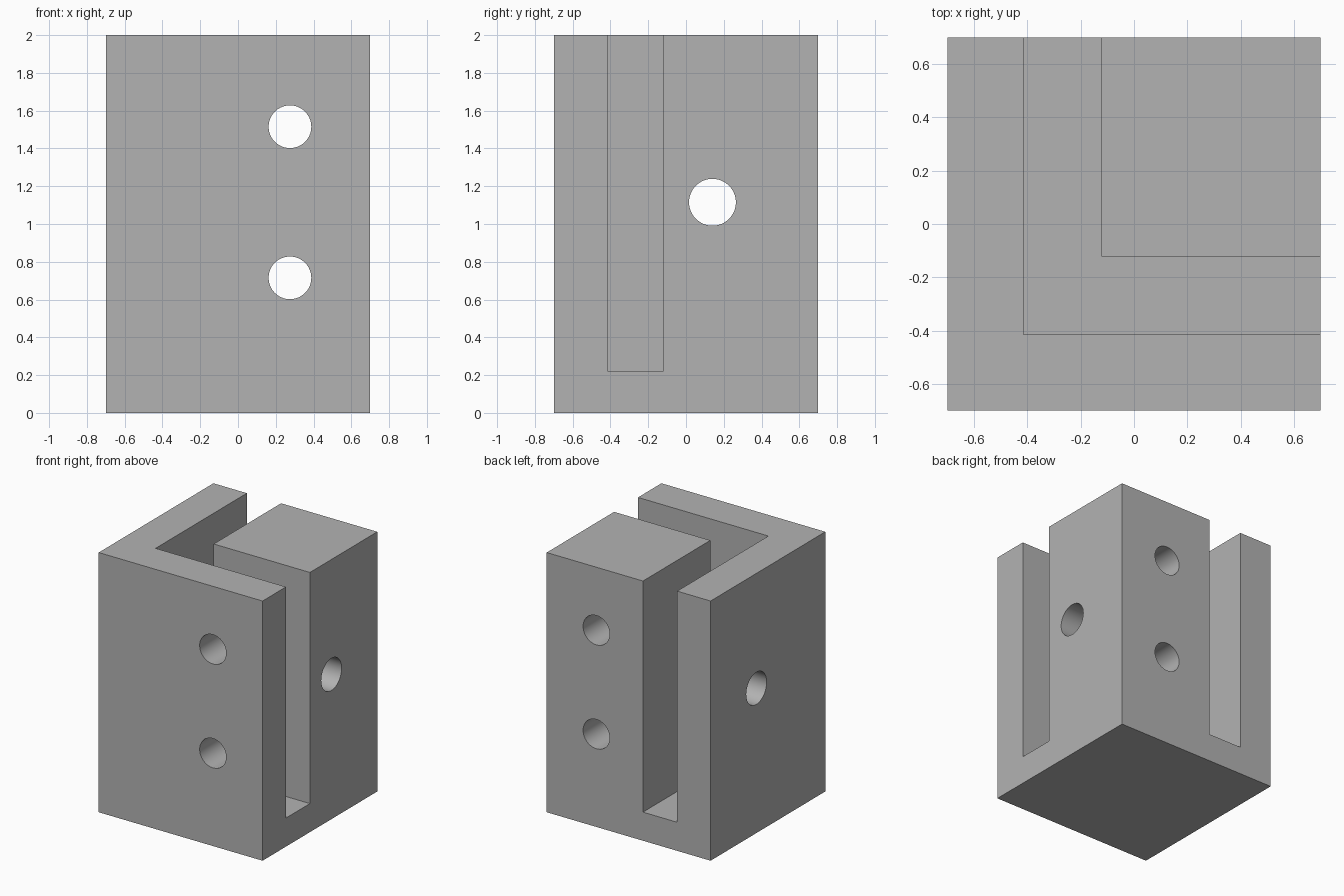
import bpy
import math

if "Cube" in bpy.data.objects:
    bpy.data.objects.remove(bpy.data.objects["Cube"], do_unlink=True)

HALF, HEIGHT = 0.698, 2.0
SLOT_OUT, SLOT_IN, SLOT_FLOOR = -0.413, -0.122, 0.22
OVER = 0.2  # how far cutters run past the block

grey = bpy.data.materials.new("mid grey")
grey.use_nodes = True
grey.diffuse_color = (0.45, 0.45, 0.45, 1)
grey.node_tree.nodes["Principled BSDF"].inputs["Base Color"].default_value = grey.diffuse_color


def box(name, low, high):
    centre = [(a + b) / 2 for a, b in zip(low, high)]
    bpy.ops.mesh.primitive_cube_add(size=1, location=centre)
    ob = bpy.context.object
    ob.name = name
    ob.scale = [b - a for a, b in zip(low, high)]
    bpy.ops.object.transform_apply(location=True, rotation=False, scale=True)
    ob.data.materials.append(grey)
    return ob


def hole(name, radius, location, rotation):
    bpy.ops.mesh.primitive_cylinder_add(vertices=64, radius=radius, depth=2 * (HALF + OVER),
                                        location=location, rotation=rotation)
    ob = bpy.context.object
    ob.name = name
    ob.data.materials.append(grey)
    return ob


def cut(target, cutter):
    cutter.hide_render = True
    mod = target.modifiers.new("cut", 'BOOLEAN')
    mod.operation = 'DIFFERENCE'
    mod.solver = 'EXACT'
    mod.object = cutter
    bpy.context.view_layer.objects.active = target
    bpy.ops.object.modifier_apply(modifier=mod.name)
    bpy.data.objects.remove(cutter, do_unlink=True)


# Solid block
block = box("slotted_block", (-HALF, -HALF, 0), (HALF, HALF, HEIGHT))

# L-shaped slot, open at the top, left side and back
far, top = HALF + OVER, HEIGHT + OVER
cut(block, box("side_slot", (SLOT_OUT, SLOT_OUT, SLOT_FLOOR), (far, SLOT_IN, top)))
cut(block, box("back_slot", (SLOT_OUT, SLOT_OUT, SLOT_FLOOR), (SLOT_IN, far, top)))

# Two bolt holes front to back, one from side to side
for z in (0.715, 1.515):
    cut(block, hole("front_hole", 0.113, (0.275, 0, z), (math.pi / 2, 0, 0)))
cut(block, hole("side_hole", 0.124, (0, 0.14, 1.115), (0, math.pi / 2, 0)))

# Smooth bores with crisp edges
bpy.ops.object.select_all(action='DESELECT')
block.select_set(True)
bpy.context.view_layer.objects.active = block
bpy.ops.object.shade_smooth_by_angle(angle=math.radians(30))
